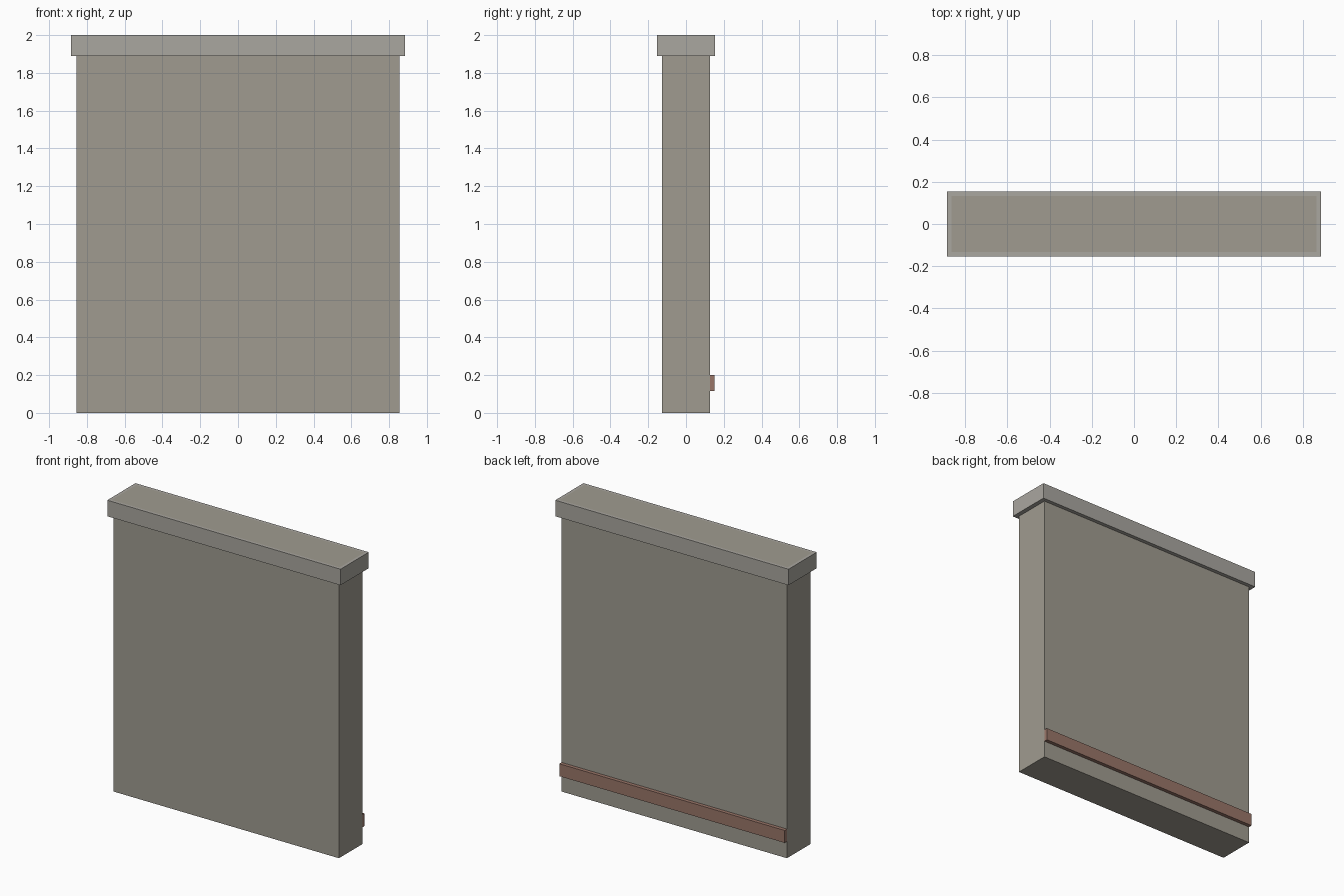
import bpy
import bmesh
from mathutils import Matrix, Vector

if "Cube" in bpy.data.objects:
    bpy.data.objects.remove(bpy.data.objects["Cube"])


def material(name, rgb):
    m = bpy.data.materials.new(name)
    m.diffuse_color = (*rgb, 1)
    m.use_nodes = True
    m.node_tree.nodes["Principled BSDF"].inputs["Base Color"].default_value = m.diffuse_color
    return m


def box(name, lo, hi, mat, top_inset=0, top_mat=None):
    lo, hi = Vector(lo), Vector(hi)
    bm = bmesh.new()
    bmesh.ops.create_cube(bm, size=1, matrix=Matrix.Translation((lo + hi) / 2)
                          @ Matrix.Diagonal((*(hi - lo), 1)))
    mesh = bpy.data.meshes.new(name)
    mesh.materials.append(mat)
    if top_mat:
        # inset panel of a second colour on the upper face
        mesh.materials.append(top_mat)
        bm.normal_update()
        top = max(bm.faces, key=lambda f: f.normal.z)
        bmesh.ops.inset_region(bm, faces=[top], thickness=top_inset)
        top.material_index = 1
    bm.to_mesh(mesh)
    bm.free()
    obj = bpy.data.objects.new(name, mesh)
    bpy.context.collection.objects.link(obj)
    return obj


plaster = material("plaster", (0.35, 0.33, 0.28))
stone = material("cap_stone", (0.40, 0.385, 0.35))
trim = material("trim_brown", (0.32, 0.18, 0.14))

# Wall slab
box("wall", (-0.855, -0.127, 0), (0.855, 0.127, 1.89), plaster)
# Overhanging cap with the wall colour showing in the middle of its top
box("wall_cap", (-0.885, -0.153, 1.89), (0.885, 0.153, 2), stone, 0.028, plaster)
# Trim strip low on the back
box("back_trim", (-0.855, 0.125, 0.115), (0.855, 0.152, 0.2), trim)
